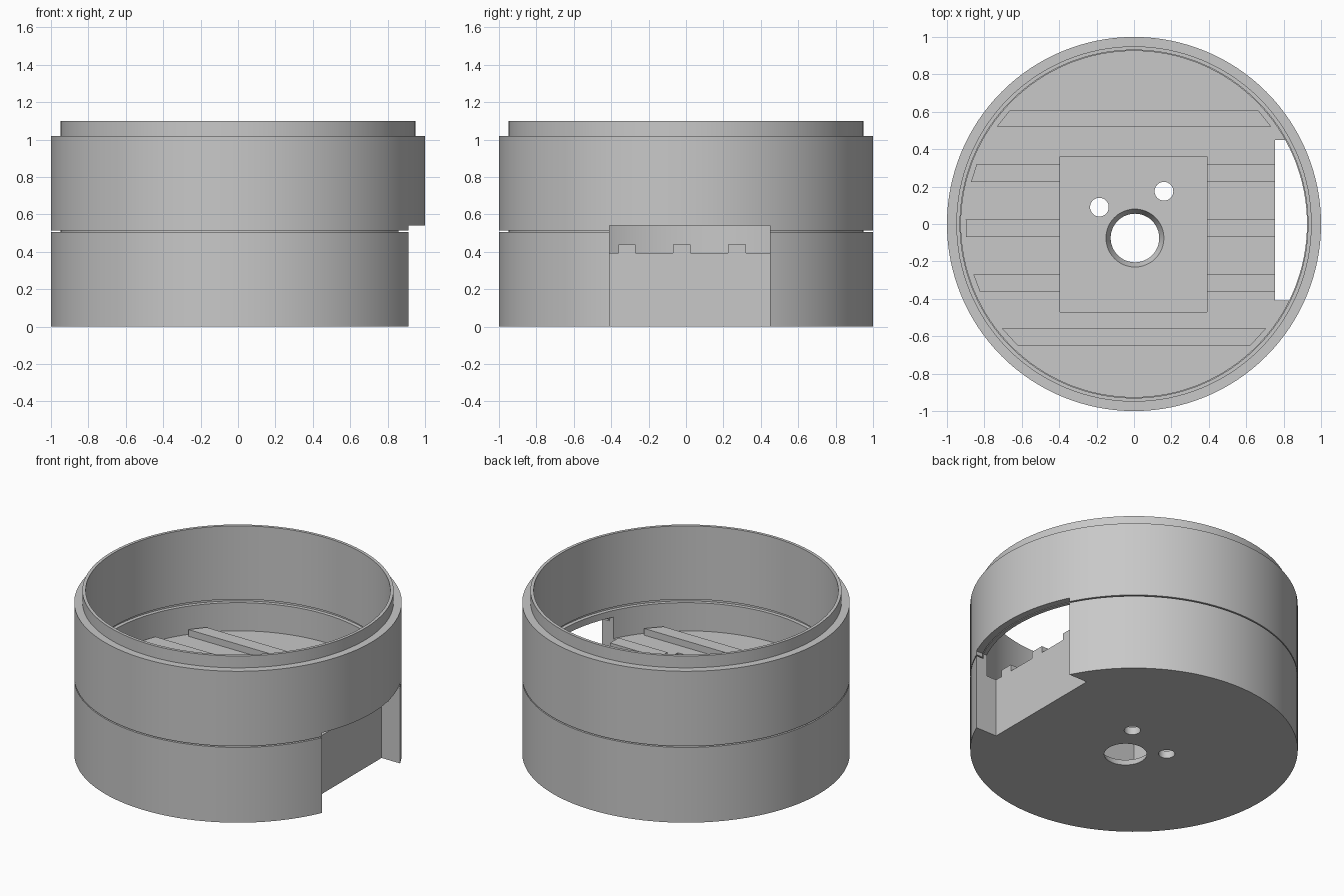
import bpy, bmesh, math
from mathutils import Matrix

cube = bpy.data.objects.get("Cube")
if cube:
    bpy.data.objects.remove(cube, do_unlink=True)

grey = bpy.data.materials.new("plain grey")
grey.use_nodes = True
colour = (0.58, 0.58, 0.58, 1)
grey.diffuse_color = colour
grey.node_tree.nodes["Principled BSDF"].inputs["Base Color"].default_value = colour

SEGMENTS = 128


def make_object(name, bm):
    bmesh.ops.recalc_face_normals(bm, faces=bm.faces)
    mesh = bpy.data.meshes.new(name)
    bm.to_mesh(mesh)
    bm.free()
    mesh.materials.append(grey)
    obj = bpy.data.objects.new(name, mesh)
    bpy.context.collection.objects.link(obj)
    return obj


def lathe(name, profile):
    """Revolve a closed (radius, height) profile around z."""
    bm = bmesh.new()
    verts = [bm.verts.new((r, 0, z)) for r, z in profile]
    edges = [bm.edges.new((verts[i - 1], verts[i])) for i in range(len(verts))
             if profile[i - 1][0] > 0 or profile[i][0] > 0]
    bmesh.ops.spin(bm, geom=verts + edges, cent=(0, 0, 0), axis=(0, 0, 1),
                   angle=math.tau, steps=SEGMENTS, use_merge=False)
    bmesh.ops.remove_doubles(bm, verts=bm.verts, dist=1e-5)
    return make_object(name, bm)


def prism(name, outline, z0, z1):
    """Extrude a flat outline from z0 to z1."""
    bm = bmesh.new()
    face = bm.faces.new([bm.verts.new((x, y, z0)) for x, y in outline])
    new = bmesh.ops.extrude_face_region(bm, geom=[face])["geom"]
    bmesh.ops.translate(bm, vec=(0, 0, z1 - z0),
                        verts=[v for v in new if isinstance(v, bmesh.types.BMVert)])
    return make_object(name, bm)


def box(name, x0, x1, y0, y1, z0, z1):
    return prism(name, [(x0, y0), (x1, y0), (x1, y1), (x0, y1)], z0, z1)


def cone(name, x, y, r0, r1, z0, z1):
    bm = bmesh.new()
    bmesh.ops.create_cone(bm, cap_ends=True, segments=48, radius1=r0, radius2=r1,
                          depth=z1 - z0, matrix=Matrix.Translation((x, y, (z0 + z1) / 2)))
    return make_object(name, bm)


def cut(target, cutter):
    """Subtract the cutter and discard it."""
    bpy.context.view_layer.objects.active = target
    mod = target.modifiers.new("cut", 'BOOLEAN')
    mod.operation, mod.solver, mod.object = 'DIFFERENCE', 'EXACT', cutter
    bpy.ops.object.modifier_apply(modifier=mod.name)
    bpy.data.objects.remove(cutter, do_unlink=True)


# Lower cup with solid floor and a thin joining lip
FLOOR = 0.395
base_cup = lathe("base_cup", [(0, 0), (1, 0), (1, 0.507), (0.95, 0.507), (0.95, 0.585),
                              (0.925, 0.585), (0.925, FLOOR), (0, FLOOR)])

# Upper ring, recessed below to take the lip, with its own lip on top
upper_ring = lathe("upper_ring", [(0.955, 0.515), (1, 0.515), (1, 1.02), (0.95, 1.02),
                                  (0.95, 1.10), (0.93, 1.10), (0.93, 0.605), (0.955, 0.605)])

# Side opening through both parts
for part in (base_cup, upper_ring):
    cut(part, box("opening_cutter", 0.755, 1.2, -0.41, 0.45, -0.2, 0.54))

# Square pocket, tapered centre hole and two small holes
cut(base_cup, box("pocket_cutter", -0.395, 0.39, -0.47, 0.36, 0.05, 0.8))
cut(base_cup, cone("centre_hole_cutter", 0.005, -0.075, 0.125, 0.16, -0.01, 0.06))
for x, y in ((-0.185, 0.09), (0.16, 0.175)):
    cut(base_cup, cone("small_hole_cutter", x, y, 0.05, 0.05, -0.1, 0.2))

# Floor ribs, with ends following the round wall
RIB_TOP, RIB_R = 0.44, 0.9


def reach(y):
    return math.sqrt(RIB_R ** 2 - y ** 2)


for label, y0, y1 in (("front", -0.65, -0.56), ("back", 0.52, 0.61)):
    prism(label + "_rib", [(-reach(y0), y0), (reach(y0), y0), (reach(y1), y1),
                           (-reach(y1), y1)], FLOOR, RIB_TOP)
for i, (y0, y1) in enumerate(((-0.36, -0.27), (-0.07, 0.025), (0.225, 0.32)), 1):
    prism(f"right_rib_{i}", [(-reach(y0), y0), (-0.395, y0), (-0.395, y1),
                             (-reach(y1), y1)], FLOOR, RIB_TOP)
    box(f"left_rib_{i}", 0.39, 0.755, y0, y1, FLOOR, RIB_TOP)

# Smooth the round walls, keep edges sharp
for part in (base_cup, upper_ring):
    bpy.ops.object.select_all(action='DESELECT')
    part.select_set(True)
    bpy.context.view_layer.objects.active = part
    bpy.ops.object.shade_smooth_by_angle(angle=math.radians(30))
